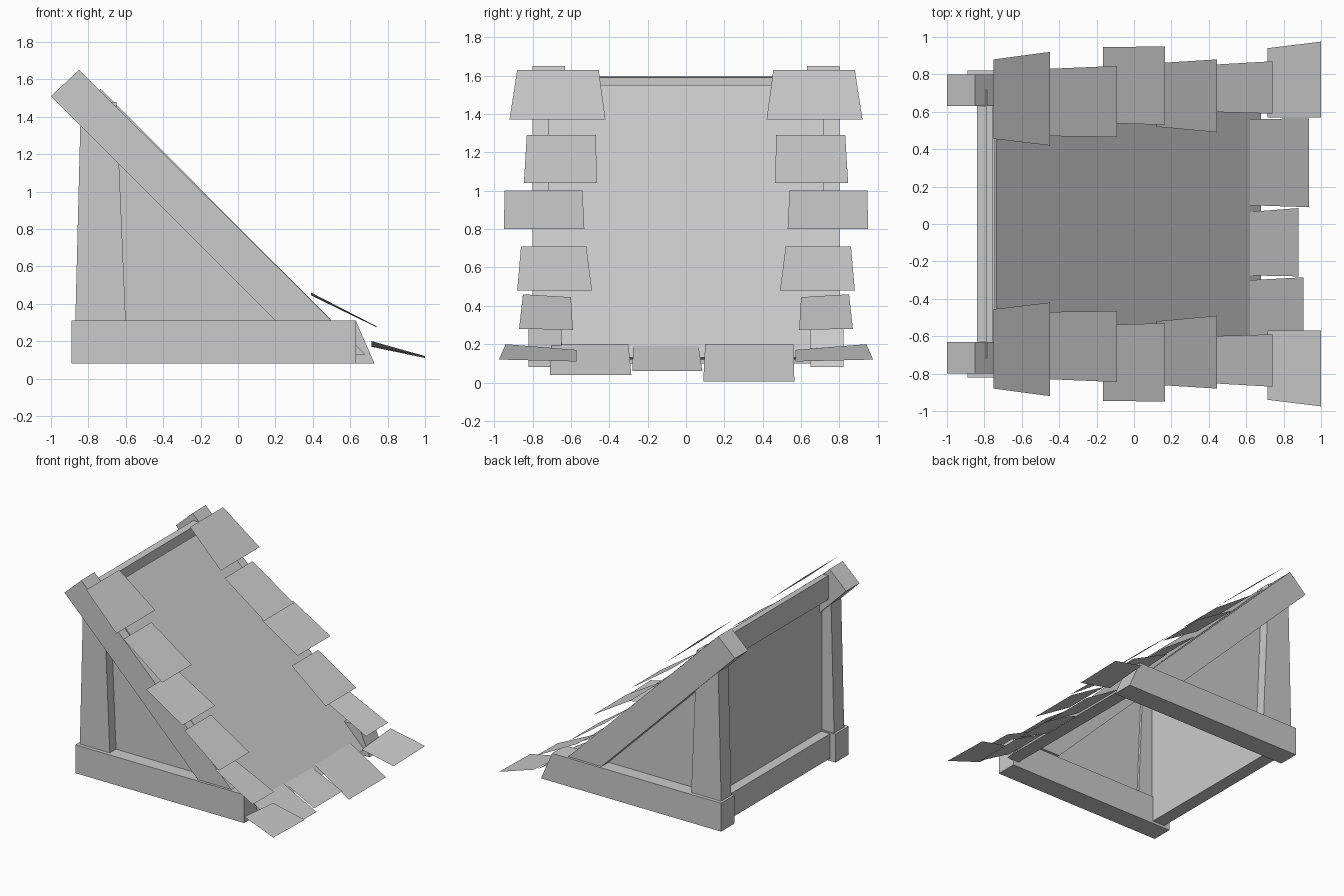
import bpy, bmesh

if "Cube" in bpy.data.objects:
    bpy.data.objects.remove(bpy.data.objects["Cube"])


def make(name, verts, faces):
    me = bpy.data.meshes.new(name)
    bm = bmesh.new()
    vs = [bm.verts.new(v) for v in verts]
    for f in faces:
        bm.faces.new([vs[i] for i in f])
    bmesh.ops.recalc_face_normals(bm, faces=bm.faces)
    bm.to_mesh(me)
    bm.free()
    ob = bpy.data.objects.new(name, me)
    bpy.context.collection.objects.link(ob)
    return ob


def extrude_y(name, profile, y0, y1):
    """Prism with an x-z profile running from y0 to y1."""
    n = len(profile)
    verts = [(x, y, z) for y in (y0, y1) for x, z in profile]
    faces = [list(range(n)), list(range(n, 2 * n))]
    faces += [[i, (i + 1) % n, n + (i + 1) % n, n + i] for i in range(n)]
    return make(name, verts, faces)


def both_sides(name, profile, y0, y1):
    for side, s in (("front", -1), ("back", 1)):
        extrude_y(f"{side}_{name}", profile, s * y0, s * y1)


def shingle(name, x0, z0, x1, z1, top, bottom, s=1, drop=0.0):
    """Thin board: upper edge at x0,z0 and lower edge at x1,z1."""
    ob = make(name, [(x0, s * top[0], z0 - drop), (x0, s * top[1], z0),
                     (x1, s * bottom[1], z1), (x1, s * bottom[0], z1 - drop / 3)],
              [(0, 1, 2, 3)])
    if ob.data.polygons[0].normal.z < 0:
        ob.data.flip_normals()


# Sills: square end at the front, slanted end at the back
extrude_y("front_side_sill", [(-.89, .08), (.63, .08), (.63, .31), (-.89, .31)], -.82, -.65)
extrude_y("back_side_sill", [(-.89, .08), (.73, .08), (.63, .31), (-.89, .31)], .65, .82)

# Leaning rafters, tapered posts behind them, infill panels
both_sides("rafter", [(-1, 1.51), (.2, .31), (.5, .31), (-.85, 1.65)], .63, .80)
both_sides("post", [(-.87, .30), (-.60, .30), (-.65, 1.48), (-.84, 1.48)], .66, .79)
both_sides("side_panel", [(-.76, .30), (.40, .30), (-.76, 1.46)], .68, .71)

# Cross members
extrude_y("back_sill", [(-.84, .10), (-.73, .10), (-.73, .30), (-.84, .30)], -.66, .66)
extrude_y("low_sill", [(.58, .12), (.68, .13), (.62, .19), (.58, .21)], -.66, .66)
extrude_y("ridge_beam", [(-.84, 1.40), (-.785, 1.40), (-.785, 1.59), (-.84, 1.595)], -.72, .72)
extrude_y("back_panel", [(-.76, .29), (-.73, .29), (-.73, 1.50), (-.76, 1.50)], -.69, .69)

# Sloping roof sheet running down to the low sill
extrude_y("roof_sheet", [(-.745, 1.535), (.61, .18), (.62, .19), (-.735, 1.55)], -.72, .72)

# Shingles along both sloping edges
edge = [
    (-.75, 1.63, -.45, 1.37, (.455, .88), (.42, .92), 0),
    (-.45, 1.29, -.09, 1.04, (.47, .83), (.465, .845), 0),
    (-.165, 1.00, .165, .80, (.54, .945), (.53, .95), 0),
    (.12, .71, .445, .48, (.52, .86), (.49, .88), 0),
    (.39, .46, .74, .28, (.60, .85), (.59, .87), .015),
    (.715, .20, 1.0, .12, (.57, .94), (.57, .975), .03),
]
for s, side in ((-1, "front"), (1, "back")):
    for i, (x0, z0, x1, z1, t, b, d) in enumerate(edge):
        shingle(f"{side}_edge_shingle_{i}", x0, z0, x1, z1, t, b, s, d)

# Shingles along the low eave
eave = [
    (.62, .20, .935, .005, (.10, .56), (.09, .565)),
    (.62, .19, .88, .06, (-.275, .065), (-.28, .085)),
    (.62, .20, .905, .04, (-.70, -.30), (-.71, -.285)),
]
for i, e in enumerate(eave):
    shingle(f"eave_shingle_{i}", *e)
